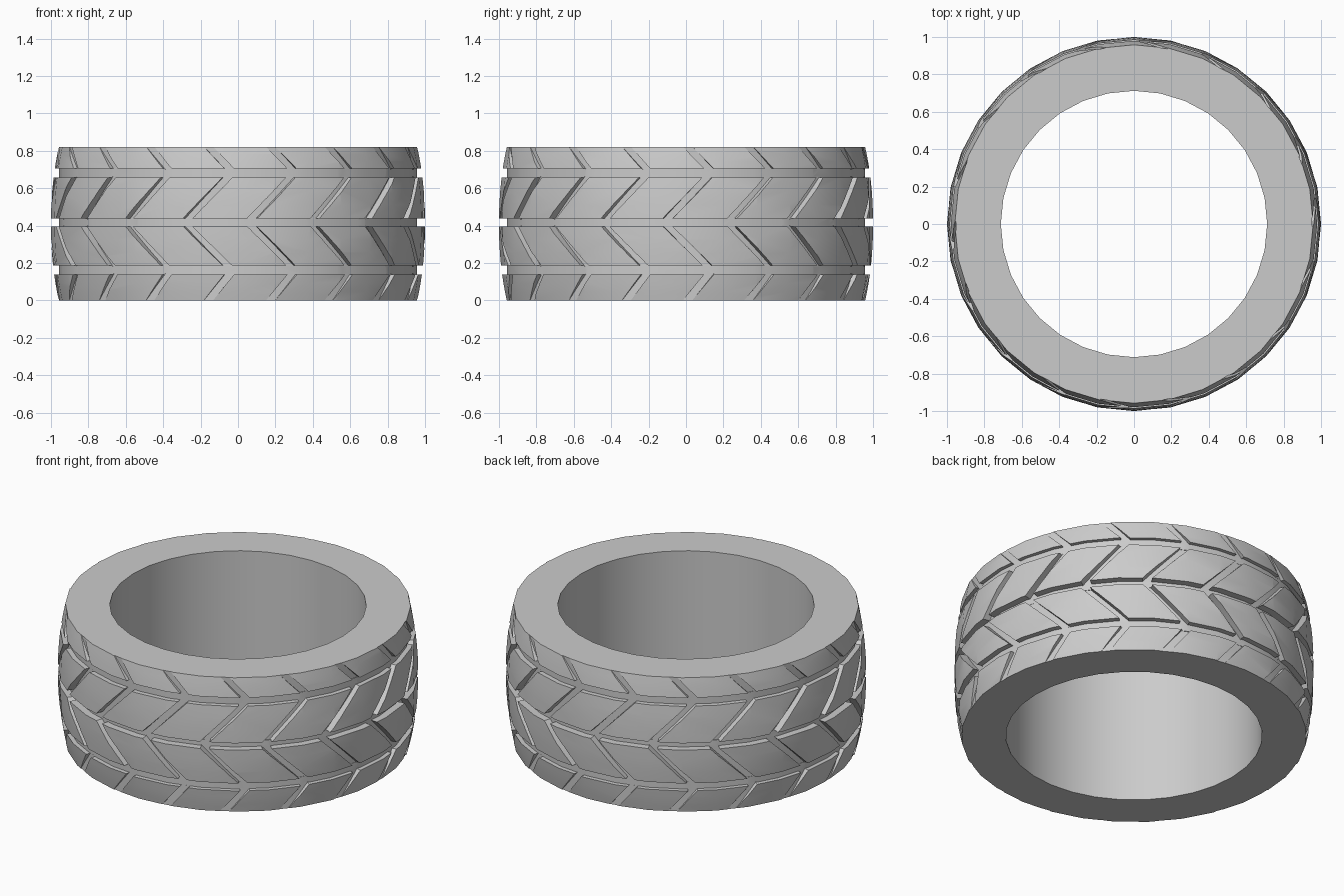
import bpy, bmesh
from math import sin, cos, radians, pi

SIDES = 32          # facets around the tyre
REPEATS = 18        # chevrons around the tyre
INNER, FLOOR = 0.712, 0.957
HEIGHT = 0.82

cube = bpy.data.objects.get("Cube")
if cube:
    bpy.data.objects.remove(cube, do_unlink=True)

rubber = bpy.data.materials.new("grey_rubber")
rubber.use_nodes = True
GREY = (0.6, 0.6, 0.6, 1)
rubber.diffuse_color = GREY
rubber.node_tree.nodes["Principled BSDF"].inputs["Base Color"].default_value = GREY


def make_object(name, bm):
    bmesh.ops.recalc_face_normals(bm, faces=bm.faces)
    mesh = bpy.data.meshes.new(name)
    bm.to_mesh(mesh)
    bm.free()
    mesh.materials.append(rubber)
    obj = bpy.data.objects.new(name, mesh)
    bpy.context.collection.objects.link(obj)
    return obj


def polar(r, angle, z):
    return (r * sin(angle), -r * cos(angle), z)


def crown(z):
    """Radius of the rounded tread at height z."""
    d = abs(z - HEIGHT / 2) / (HEIGHT / 2)
    return 1.0 - 0.042 * d ** 2.2


# Closed section: straight bore, four tread bands, three ring grooves
bands = [(0, 0.139), (0.187, 0.396), (0.438, 0.658), (0.706, HEIGHT)]
profile = [(INNER, 0)]
for low, high in bands:
    if low > 0:
        profile.append((FLOOR, low))
    for i in range(4):
        z = low + (high - low) * i / 3
        profile.append((crown(z), z))
    if high < HEIGHT:
        profile.append((FLOOR, high))
profile.append((INNER, HEIGHT))

bm = bmesh.new()
rings = [[bm.verts.new(polar(r, 2 * pi * i / SIDES, z)) for r, z in profile]
         for i in range(SIDES)]
n = len(profile)
for i in range(SIDES):
    a, b = rings[i], rings[(i + 1) % SIDES]
    for j in range(n):
        k = (j + 1) % n
        bm.faces.new((a[j], b[j], b[k], a[k]))
tyre = make_object("tyre", bm)

# Slanted slots, one strip per band: start and end height, start and end angle
slots = [(-0.02, 0.144, 9.5, 17.5), (0.182, 0.401, 17, 4),
         (0.433, 0.663, 4, 17), (0.701, HEIGHT + 0.02, 17.5, 9.5)]
HALF = radians(1.5)
STEPS = 4
bm = bmesh.new()
for rep in range(REPEATS):
    turn = 2 * pi * rep / REPEATS
    for z0, z1, a0, a1 in slots:
        sections = []
        for s in range(STEPS + 1):
            t = s / STEPS
            ang = turn + radians(a0 + (a1 - a0) * t)
            z = z0 + (z1 - z0) * t
            corners = ((0.953, -HALF), (0.953, HALF), (1.1, HALF), (1.1, -HALF))
            sections.append([bm.verts.new(polar(r, ang + w, z)) for r, w in corners])
        for lo, hi in zip(sections, sections[1:]):
            for j in range(4):
                k = (j + 1) % 4
                bm.faces.new((lo[j], lo[k], hi[k], hi[j]))
        bm.faces.new(sections[0])
        bm.faces.new(sections[-1])
cutter = make_object("slot_cutter", bm)
cutter.hide_render = True
cutter.hide_set(True)

cut = tyre.modifiers.new("tread_slots", 'BOOLEAN')
cut.operation = 'DIFFERENCE'
cut.solver = 'EXACT'
cut.object = cutter

# Bake the slots, then drop the cutter
bpy.context.view_layer.objects.active = tyre
tyre.select_set(True)
bpy.ops.object.modifier_apply(modifier=cut.name)
bpy.data.objects.remove(cutter, do_unlink=True)
bpy.ops.object.shade_smooth_by_angle(angle=radians(30))
